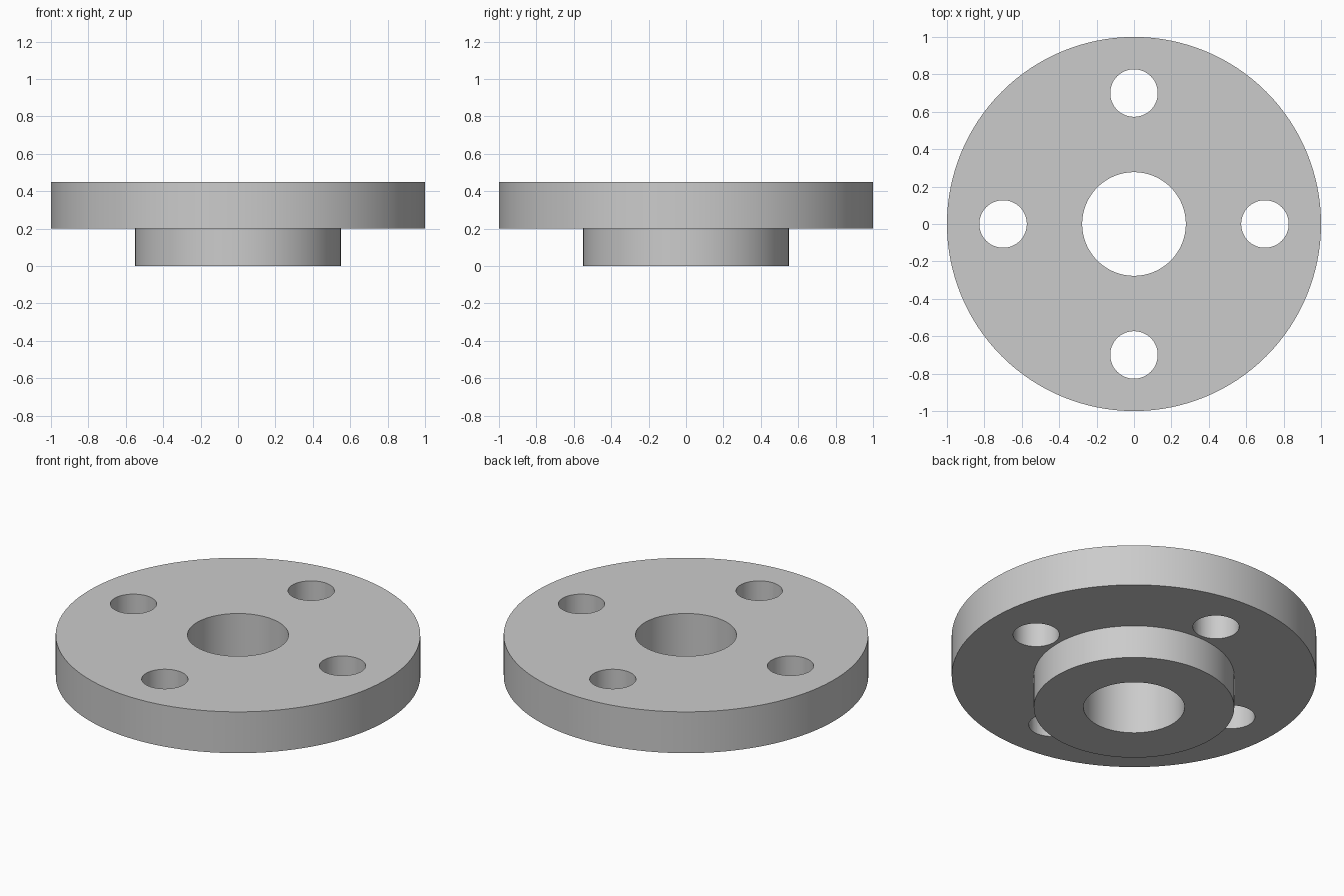
import bpy
import bmesh
from math import cos, sin, pi, radians
from mathutils import Vector

cube = bpy.data.objects.get("Cube")
if cube:
    bpy.data.objects.remove(cube, do_unlink=True)

DISC_R, HUB_R, BORE_R = 1.0, 0.55, 0.277
STEP_Z, TOP_Z = 0.2, 0.45
BOLT_R, BOLT_CIRCLE, BOLTS = 0.127, 0.7, 4
SEGMENTS = 128

# Plain grey metal
steel = bpy.data.materials.new("grey_steel")
steel.use_nodes = True
colour = (0.6, 0.6, 0.6, 1.0)
steel.diffuse_color = colour
steel.node_tree.nodes["Principled BSDF"].inputs["Base Color"].default_value = colour


def add_object(name, bm):
    bmesh.ops.recalc_face_normals(bm, faces=bm.faces)
    mesh = bpy.data.meshes.new(name)
    bm.to_mesh(mesh)
    bm.free()
    mesh.materials.append(steel)
    obj = bpy.data.objects.new(name, mesh)
    bpy.context.collection.objects.link(obj)
    return obj


# Flange: disc, hub and bore turned from one closed profile
profile = [(BORE_R, 0), (HUB_R, 0), (HUB_R, STEP_Z),
           (DISC_R, STEP_Z), (DISC_R, TOP_Z), (BORE_R, TOP_Z)]
bm = bmesh.new()
verts = [bm.verts.new((r, 0, z)) for r, z in profile]
edges = [bm.edges.new((v, verts[i - 1])) for i, v in enumerate(verts)]
bmesh.ops.spin(bm, geom=verts + edges, cent=(0, 0, 0), axis=(0, 0, 1),
               angle=2 * pi, steps=SEGMENTS, use_merge=True)
bmesh.ops.remove_doubles(bm, verts=bm.verts, dist=1e-5)
flange = add_object("flange", bm)

# Bolt holes: a ring of cylinders cut through the disc
bm = bmesh.new()
for i in range(BOLTS):
    a = 2 * pi * i / BOLTS
    made = bmesh.ops.create_cone(bm, cap_ends=True, segments=SEGMENTS // 2,
                                 radius1=BOLT_R, radius2=BOLT_R, depth=1)
    bmesh.ops.translate(bm, verts=made["verts"], vec=Vector(
        (BOLT_CIRCLE * cos(a), BOLT_CIRCLE * sin(a), TOP_Z)))
cutter = add_object("bolt_hole_cutter", bm)
cutter.hide_render = True

cut = flange.modifiers.new("bolt_holes", "BOOLEAN")
cut.operation = "DIFFERENCE"
cut.solver = "EXACT"
cut.object = cutter

bpy.ops.object.select_all(action="DESELECT")
flange.select_set(True)
bpy.context.view_layer.objects.active = flange
bpy.ops.object.modifier_apply(modifier=cut.name)
bpy.data.objects.remove(cutter, do_unlink=True)

# Smooth round walls with crisp rims
bpy.ops.object.shade_smooth_by_angle(angle=radians(30))
